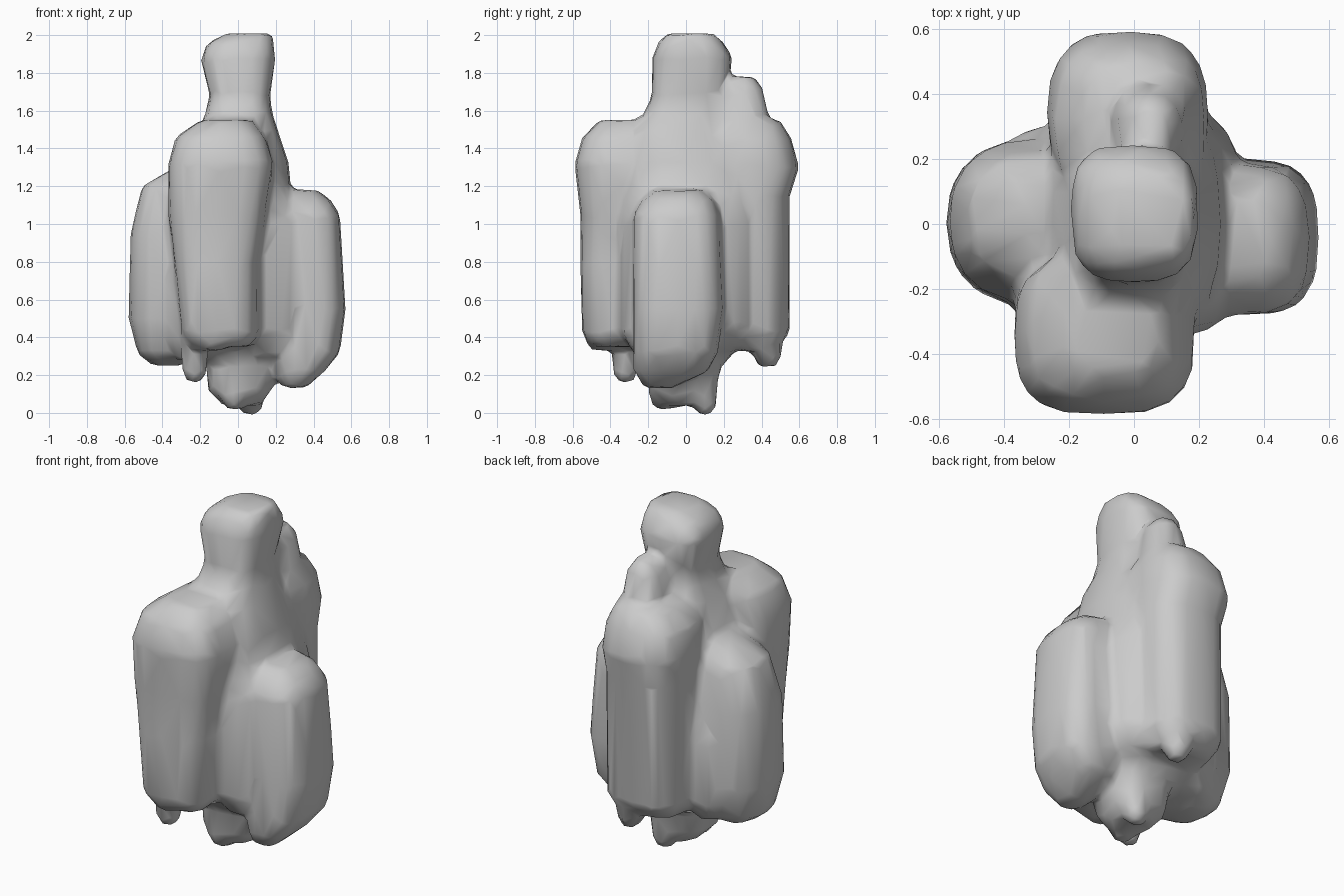
import bpy
import bmesh
from math import cos, sin, pi, copysign

SIDES = 20

cube = bpy.data.objects.get("Cube")
if cube:
    bpy.data.objects.remove(cube, do_unlink=True)

stone = bpy.data.materials.new("grey stone")
stone.use_nodes = True
stone.diffuse_color = (0.6, 0.6, 0.6, 1)
stone.node_tree.nodes["Principled BSDF"].inputs["Base Color"].default_value = (0.6, 0.6, 0.6, 1)


def rounded(value, roundness):
    """Push a sine or cosine outwards so the cross-section becomes a soft box."""
    return copysign(abs(value) ** roundness, value)


def add_column(bm, roundness, *rings):
    """Loft a capped column; each ring is z, left x, right x, front y, back y."""
    previous = None
    for z, x0, x1, y0, y1 in rings:
        ring = []
        for step in range(SIDES):
            angle = 2 * pi * step / SIDES
            x = (x0 + x1) / 2 + rounded(cos(angle), roundness) * (x1 - x0) / 2
            y = (y0 + y1) / 2 + rounded(sin(angle), roundness) * (y1 - y0) / 2
            ring.append(bm.verts.new((x, y, z)))
        if previous is None:
            bm.faces.new(ring[::-1])
        else:
            for a in range(SIDES):
                b = (a + 1) % SIDES
                bm.faces.new((previous[a], previous[b], ring[b], ring[a]))
        previous = ring
    bm.faces.new(previous)


bm = bmesh.new()

# Central core, narrowing to a neck with a blunt head
add_column(bm, .65,
           (.28, -.24, .2, -.22, .22),
           (.4, -.28, .27, -.28, .3),
           (1.15, -.28, .28, -.29, .31),
           (1.32, -.26, .27, -.3, .3),
           (1.5, -.21, .21, -.29, .25),
           (1.59, -.17, .18, -.22, .21),
           (1.68, -.15, .17, -.18, .2),
           (1.88, -.2, .2, -.18, .25),
           (1.96, -.16, .19, -.15, .2),
           (2.01, -.06, .18, -.1, .15))

# Rock filling the corners between the outer columns
for x, y, low, high, size in ((.17, .2, .34, 1.3, .14),
                              (.16, -.2, .3, 1.3, .14),
                              (-.27, .17, .28, 1.05, .13),
                              (-.26, -.2, .28, 1, .12)):
    half = size * .5
    add_column(bm, .9,
               (low, x - half, x + half, y - half, y + half),
               (low + .12, x - size, x + size, y - size, y + size),
               (high - .3, x - size, x + size, y - size, y + size),
               (high, x - half, x + half, y - half, y + half))

# Front column
add_column(bm, .66,
           (.35, -.26, .06, -.5, -.25),
           (.42, -.3, .11, -.55, -.2),
           (.8, -.34, .11, -.56, -.1),
           (1.05, -.37, .15, -.56, -.1),
           (1.32, -.37, .19, -.59, -.1),
           (1.46, -.33, .15, -.55, -.08),
           (1.55, -.2, .08, -.46, -.08))

# Back column and the knob on top of it
add_column(bm, .75,
           (.33, -.2, .16, .15, .46),
           (.42, -.25, .22, .1, .55),
           (1.15, -.25, .23, .08, .55),
           (1.3, -.27, .23, .08, .6),
           (1.45, -.25, .22, .08, .56),
           (1.55, -.15, .17, .15, .5))
add_column(bm, .9,
           (1.4, -.12, .2, .15, .47),
           (1.55, -.08, .17, .15, .44),
           (1.71, -.05, .15, .18, .41),
           (1.78, .01, .1, .22, .37))

# Left column
add_column(bm, .68,
           (.13, .23, .36, -.22, -.07),
           (.22, .2, .46, -.28, .12),
           (.32, .18, .54, -.28, .17),
           (.55, .15, .57, -.28, .2),
           (1.05, .1, .54, -.28, .18),
           (1.13, .1, .49, -.23, .15),
           (1.18, .1, .42, -.18, .1))

# Right column, with a shoulder sloping up to the core
add_column(bm, .85,
           (.25, -.45, -.3, -.1, .12),
           (.31, -.53, -.15, -.2, .2),
           (.5, -.58, -.05, -.25, .26),
           (.95, -.57, -.05, -.24, .26),
           (1.2, -.51, -.05, -.18, .22),
           (1.31, -.32, -.05, -.09, .16))

# Hanging base with small feet
add_column(bm, .75,
           (.04, -.08, .12, -.12, .12),
           (.12, -.16, .18, -.19, .16),
           (.25, -.17, .21, -.2, .19),
           (.45, -.22, .23, -.24, .24))
for x, y, low, high, size in ((.07, .1, -.01, .2, .07),
                              (-.02, -.12, .02, .2, .08),
                              (-.23, -.32, .16, .6, .07),
                              (.06, .43, .24, .5, .08),
                              (-.14, -.45, .33, .5, .1)):
    half = size * .6
    add_column(bm, .9,
               (low, x - half, x + half, y - half, y + half),
               (low + size, x - size, x + size, y - size, y + size),
               (high, x - size, x + size, y - size, y + size))

bmesh.ops.recalc_face_normals(bm, faces=bm.faces)
mesh = bpy.data.meshes.new("rock_column_cluster")
bm.to_mesh(mesh)
bm.free()
mesh.materials.append(stone)
rock = bpy.data.objects.new("rock_column_cluster", mesh)
bpy.context.collection.objects.link(rock)

# Fuse the columns, soften the valleys and reduce to broad planes
fuse = rock.modifiers.new("fuse", 'REMESH')
fuse.mode = 'VOXEL'
fuse.voxel_size = 0.025
fuse.use_smooth_shade = True
soften = rock.modifiers.new("soften", 'SMOOTH')
soften.factor = 0.5
soften.iterations = 6
planes = rock.modifiers.new("broad_planes", 'DECIMATE')
planes.ratio = 0.06
